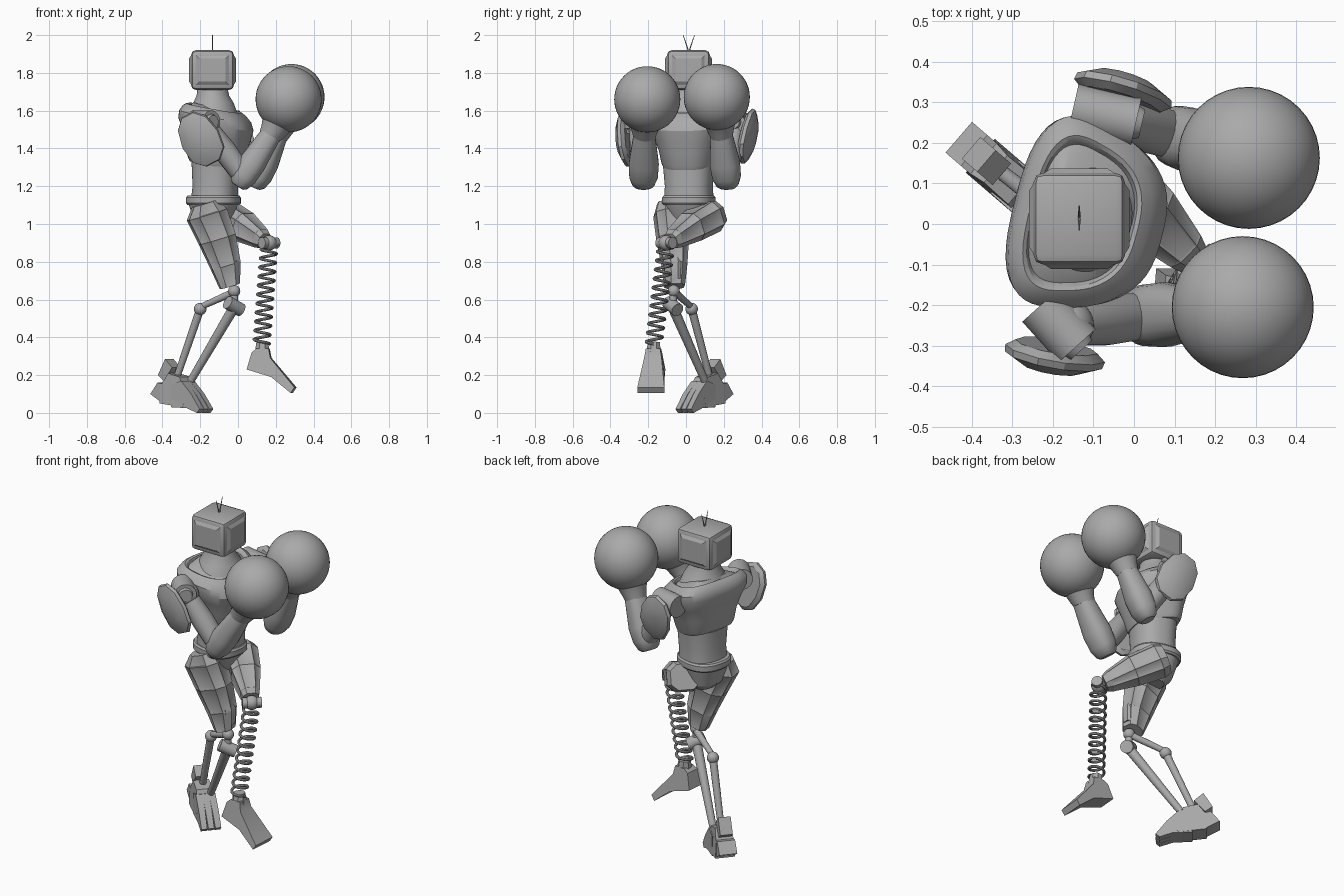
import bpy, bmesh
from math import cos, sin, pi, radians, copysign
from mathutils import Vector, Matrix

if "Cube" in bpy.data.objects:
    bpy.data.objects.remove(bpy.data.objects["Cube"])

grey = bpy.data.materials.new("plain_grey")
grey.use_nodes = True
grey.diffuse_color = (0.4, 0.4, 0.4, 1)
grey.node_tree.nodes["Principled BSDF"].inputs["Base Color"].default_value = (0.4, 0.4, 0.4, 1)
made = []


def add(name, mesh):
    ob = bpy.data.objects.new(name, mesh)
    bpy.context.collection.objects.link(ob)
    mesh.materials.clear()
    mesh.materials.append(grey)
    made.append(ob)
    return ob


def finish(name, bm):
    bmesh.ops.recalc_face_normals(bm, faces=bm.faces)
    mesh = bpy.data.meshes.new(name)
    bm.to_mesh(mesh)
    bm.free()
    return add(name, mesh)


def loft(name, sections, u, v, n=32, power=2, taper=0, panel=0):
    """Skin rings of (centre, half size along u, half size along v)."""
    bm = bmesh.new()
    rings = []
    for c, a, b in sections:
        ring = []
        for i in range(n):
            t = 2 * pi * (i + 0.5) / n
            x, y = (copysign(abs(k) ** (2 / power), k) for k in (cos(t), sin(t)))
            ring.append(bm.verts.new(Vector(c) + u * a * x + v * b * y * (1 - taper * x)))
        rings.append(ring)
    sides = []
    for r, s in zip(rings, rings[1:]):
        for i in range(n):
            j = (i + 1) % n
            sides.append(bm.faces.new((r[i], r[j], s[j], s[i])))
    bm.faces.new(rings[0])
    bm.faces.new(rings[-1])
    bmesh.ops.recalc_face_normals(bm, faces=bm.faces)
    if panel:
        big = [f for f in sides if f.calc_area() > 0.005]
        bmesh.ops.inset_individual(bm, faces=big, thickness=panel, depth=-0.003)
    return finish(name, bm)


def limb(name, sections, **kw):
    """Loft along a slanting axis: first size is sideways, second is up and down."""
    axis = (Vector(sections[-1][0]) - Vector(sections[0][0])).normalized()
    side = axis.cross((0, 0, 1)) if abs(axis.z) < 0.99 else Vector((0, 1, 0))
    side.normalize()
    return loft(name, sections, side, axis.cross(side), **kw)


def rod(name, p, q, r, r2=None, n=20):
    r2 = r2 or r
    return limb(name, [(p, r, r), (q, r2, r2)], n=n)


def ball(name, p, r):
    bm = bmesh.new()
    bmesh.ops.create_uvsphere(bm, u_segments=40, v_segments=24, radius=r,
                              matrix=Matrix.Translation(p))
    return finish(name, bm)


def prism(name, profile, origin, yaw, width):
    """Side outline given thickness; width(u, z) is the half width."""
    bm = bmesh.new()
    d, s = Vector((cos(yaw), sin(yaw), 0)), Vector((-sin(yaw), cos(yaw), 0))
    ends = [[bm.verts.new(Vector(origin) + d * u + s * k * width(u, z) + Vector((0, 0, z)))
             for u, z in profile] for k in (-1, 1)]
    for e in ends:
        bm.faces.new(e)
    n = len(profile)
    for i in range(n):
        j = (i + 1) % n
        bm.faces.new((ends[0][i], ends[0][j], ends[1][j], ends[1][i]))
    return finish(name, bm)


# Torso, turned slightly towards the right arm; the chest tips forward
yaw = -0.25
left = Vector((-sin(yaw), cos(yaw), 0))


def stack(name, levels, tilt=0, **kw):
    fwd = Vector((cos(yaw), sin(yaw), -tilt))
    return loft(name, [((x, 0.015, z), a, b) for z, x, a, b in levels], fwd, left, n=48, **kw)


stack("chest", [(1.31, -.12, .125, .14), (1.33, -.12, .135, .15), (1.40, -.115, .15, .165),
                (1.47, -.11, .17, .195), (1.53, -.112, .187, .225), (1.57, -.115, .177, .228),
                (1.6, -.12, .155, .208), (1.615, -.123, .135, .185), (1.61, -.124, .125, .175),
                (1.595, -.125, .12, .165), (1.625, -.13, .1, .11)],
      tilt=.2, power=2.8, taper=.2)
stack("abdomen", [(1.12, -.125, .122, .13), (1.2, -.12, .117, .125), (1.33, -.12, .122, .137)],
      power=2.4)
stack("belt", [(1.10, -.13, .135, .13), (1.11, -.13, .142, .138), (1.14, -.13, .142, .138),
               (1.15, -.13, .135, .13)], power=2.4)
stack("pelvis", [(.96, -.13, .05, .06), (1.0, -.135, .09, .1), (1.11, -.13, .13, .125)], power=2.4)
stack("neck", [(1.59, -.13, .125, .14), (1.64, -.13, .107, .115), (1.68, -.133, .086, .088),
               (1.72, -.135, .08, .08)])

# Head: bevelled box with a raised panel on each of its four sides
bm = bmesh.new()
bmesh.ops.create_cube(bm, size=1, matrix=Matrix.Translation((-.135, .013, 1.815))
                      @ Matrix.Diagonal((.226, .226, .21, 1)))
bmesh.ops.bevel(bm, geom=bm.edges[:], offset=.024, segments=2, profile=.5, affect='EDGES')
sides = [f for f in bm.faces if f.calc_area() > .02 and abs(f.normal.z) < .5]
bmesh.ops.inset_individual(bm, faces=sides, thickness=.004, depth=0)
bmesh.ops.inset_individual(bm, faces=sides, thickness=.024, depth=.011)
finish("head", bm)
for y in (-.015, .045):
    rod("antenna", (-.135, .015, 1.91), (-.135, y, 2.0), .004, .0015, n=8)

# Arms with round gloves
arms = {
    "right": dict(joint=((-.23, -.2, 1.54), (-.14, -.3, 1.54)), shoulder=(-.165, -.25, 1.52),
                  elbow=(.03, -.225, 1.25), wrist=(.185, -.22, 1.49), glove=(.268, -.205, 1.66),
                  pad=(-.2, -.325, 1.45), out=-1),
    "left": dict(joint=((-.15, .285, 1.54), (.005, .25, 1.54)), shoulder=(-.05, .26, 1.52),
                 elbow=(.11, .215, 1.25), wrist=(.215, .185, 1.49), glove=(.283, .163, 1.672),
                 pad=(-.03, .33, 1.465), out=1),
}
for name, a in arms.items():
    p, q = (Vector(k) for k in a["joint"])
    rod(name + "_shoulder_joint", p, q, .062)
    rod(name + "_shoulder_cap", q, q + (q - p).normalized() * .015, .042, .036)
    sh, el, wr, gl = (Vector(a[k]) for k in ("shoulder", "elbow", "wrist", "glove"))
    ball(name + "_shoulder_ball", sh, .066)
    limb(name + "_upper_arm", [(sh, .05, .05), (sh.lerp(el, .5), .062, .062), (el, .058, .055)],
         n=16)
    ax = (wr - el).normalized()
    limb(name + "_forearm", [(el - ax * .06, .045, .035), (el - ax * .045, .06, .052),
                             (el, .076, .068), (el.lerp(wr, .3), .08, .072),
                             (el.lerp(wr, .85), .06, .058), (wr, .056, .056)], n=20, power=2.4)
    limb(name + "_cuff", [(wr - ax * .03, .06, .06), (wr, .068, .068),
                          (wr.lerp(gl, .35), .09, .09), (wr.lerp(gl, .6), .12, .12)])
    ball(name + "_glove", gl, .175)
    # Faceted shield outside the shoulder, its top leaning back and outwards
    o = Vector((.24 * a["out"], a["out"], -.15)).normalized()
    ahead = Vector((1, -.24, 0)).normalized()
    up = (Vector((0, 0, 1)) + o * .15 - ahead * .5).normalized()
    across = up.cross(o).normalized()
    c = Vector(a["pad"])
    loft(name + "_shoulder_pad", [(c - o * .025, .13, .088), (c - o * .008, .152, .11),
                                  (c + o * .01, .147, .107), (c + o * .034, .085, .062)],
         up, across, n=10, power=2.3, taper=.08)

# Standing right leg
limb("right_thigh", [((-.175, -.08, 1.11), .075, .07), ((-.165, -.08, 1.05), .092, .112),
                     ((-.11, -.07, .92), .085, .103), ((-.065, -.06, .78), .067, .083),
                     ((-.043, -.06, .67), .055, .056)], n=8, power=2.6, panel=.008)
limb("right_knee_guard", [((-.03, -.06, .84), .035, .025), ((-.022, -.06, .80), .05, .038),
                          ((-.02, -.06, .71), .045, .034)], n=8)
ball("right_knee_ball", (-.02, -.065, .645), .032)
rod("right_knee_link", (-.02, -.065, .65), (-.02, -.07, .56), .02)
rod("right_knee_hinge", (-.055, -.095, .585), (.015, -.045, .545), .036)
rod("right_rear_link", (-.02, -.06, .64), (-.2, .03, .56), .02, .016)
ball("right_rear_joint", (-.2, .03, .55), .033)
rod("right_calf_rear", (-.2, .03, .55), (-.33, .13, .17), .022, .018)
rod("right_calf_front", (-.02, -.07, .56), (-.25, .1, .17), .028, .02)

# Standing foot: ankle block, three close toes and a heel
foot, turn = (-.303, .103, 0), -.71
prism("right_foot", [(-.1, .05), (.06, .03), (.08, .1), (.03, .19), (-.05, .21), (-.1, .14)],
      foot, turn, lambda u, z: .055 - .1 * max(z - .1, 0))
for k in (-1, 0, 1):
    o = Vector(foot) + Vector((-sin(turn), cos(turn), 0)) * .034 * k
    prism("right_toe", [(-.02, .03), (.09, .025), (.16, .0), (.18, .02), (.12, .1), (.05, .17),
                        (-.02, .15)], o, turn + .03 * k, lambda u, z: .02 - .02 * max(u, 0))
prism("right_heel", [(-.17, .1), (-.1, .06), (-.05, .06), (-.06, .15), (-.12, .16)],
      foot, turn, lambda u, z: .05)
prism("right_heel_fin", [(-.13, .2), (-.09, .17), (-.03, .24), (-.08, .285)],
      foot, turn, lambda u, z: .035)

# Raised left leg on a spring
limb("left_thigh", [((-.1, .15, 1.055), .085, .075), ((-.07, .125, 1.04), .098, .09),
                    ((.03, .03, .985), .085, .083), ((.12, -.06, .925), .057, .056),
                    ((.14, -.08, .91), .047, .043)], n=8, power=2.8, panel=.008)
rod("left_knee_hinge", (.125, -.14, .9), (.205, -.07, .9), .03)
ball("left_knee_ball", (.165, -.105, .9), .04)
top, low = Vector((.165, -.105, .89)), Vector((.125, -.17, .365))
curve = bpy.data.curves.new("spring_path", 'CURVE')
curve.dimensions, curve.bevel_depth, curve.bevel_resolution = '3D', .008, 2
path = curve.splines.new('POLY')
turns, steps = 11, 20
path.points.add(turns * steps)
for i, pt in enumerate(path.points):
    t = 2 * pi * i / steps
    pos = top.lerp(low, i / (turns * steps)) + Vector((cos(t), sin(t), 0)) * .042
    pt.co = (*pos, 1)
helper = bpy.data.objects.new("spring_path", curve)
bpy.context.collection.objects.link(helper)
bpy.context.view_layer.update()
spring = bpy.data.meshes.new_from_object(helper.evaluated_get(
    bpy.context.evaluated_depsgraph_get()))
bpy.data.objects.remove(helper)
add("left_shin_spring", spring)
prism("left_foot", [(-.08, .23), (-.055, .32), (-.03, .34), (.035, .34), (.045, .29),
                    (.175, .135), (.155, .105), (.05, .19)], (.13, -.172, 0), -.08,
      lambda u, z: .072 - .17 * max(z - .14, 0))
rod("left_ankle", (.13, -.172, .32), (.127, -.17, .375), .042, .034, n=8)

# Smooth the round parts, keep hard edges crisp
bpy.ops.object.select_all(action='DESELECT')
for ob in made:
    ob.select_set(True)
bpy.context.view_layer.objects.active = made[0]
bpy.ops.object.shade_smooth_by_angle(angle=radians(30))
